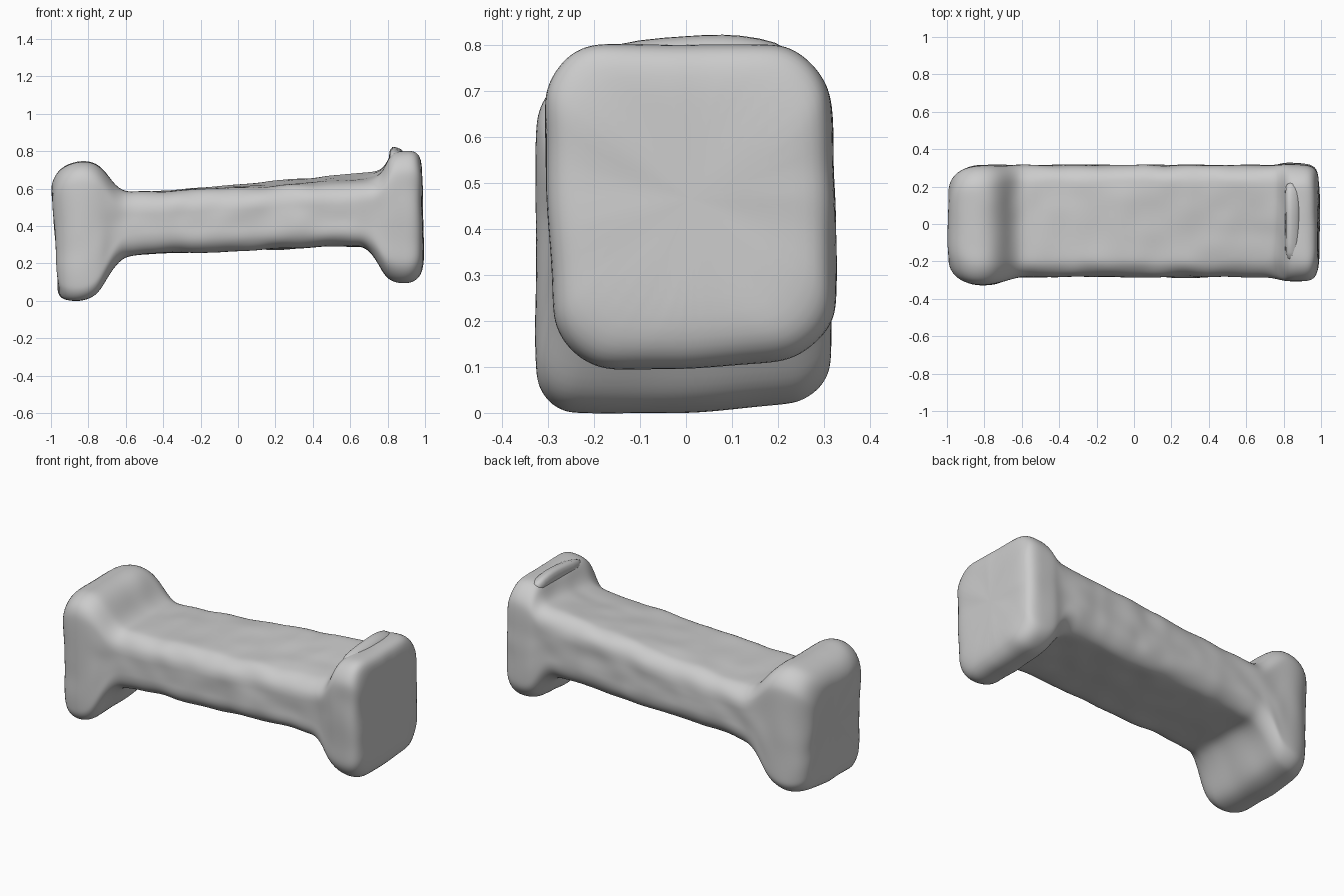
import bpy, bmesh, math
from mathutils import Vector, noise

if "Cube" in bpy.data.objects:
    bpy.data.objects.remove(bpy.data.objects["Cube"])

# Side profile stations: x bottom, z bottom, x top, z top
PROFILE = [
    (-.955, .20, -.995, .56), (-.97, .045, -1.0, .635), (-.935, .005, -.95, .71),
    (-.86, -.006, -.86, .748), (-.79, .01, -.77, .745), (-.74, .05, -.71, .69),
    (-.69, .15, -.66, .625), (-.62, .235, -.61, .582), (-.5, .252, -.5, .58),
    (0, .268, 0, .613), (.58, .294, .58, .655), (.67, .29, .72, .668),
    (.72, .25, .767, .69), (.77, .16, .797, .74), (.81, .105, .822, .79),
    (.88, .089, .88, .803), (.945, .10, .945, .803), (.992, .15, .982, .765),
    (.992, .27, .985, .65),
]


def clamp(v):
    return max(0, min(1, v))


def rounded_loop(y0, y1, z0, z1, rt, rb, arc=5, side=6):
    """Evenly sampled rounded rectangle in y, z with top and bottom radii."""
    corners = [(y1 - rt, z1 - rt, rt), (y0 + rt, z1 - rt, rt),
               (y0 + rb, z0 + rb, rb), (y1 - rb, z0 + rb, rb)]
    pts = []
    for i, (cy, cz, r) in enumerate(corners):
        for k in range(arc + 1):
            a = math.pi / 2 * (i + k / arc)
            pts.append(Vector((cy + r * math.cos(a), cz + r * math.sin(a))))
        ny, nz, nr = corners[(i + 1) % 4]
        end = Vector((ny + nr * math.cos(a), nz + nr * math.sin(a)))
        start = pts[-1]
        pts += [start.lerp(end, k / side) for k in range(1, side)]
    return pts


def section(xb, z0, xt, z1):
    """Width, corner radii and skew follow from the height and position."""
    x = (xb + xt) / 2
    left = x < 0
    flare = 1 if abs(x) > .8 else clamp((z1 - z0 - .34) / .38)
    inset = .9 * max(0, (.748 if left else .803) - z1) if abs(x) > .87 else 0
    y0 = -.283 - (.044 if left else .025) * flare + inset
    y1 = .315 + (0 if left else .012) * flare - inset
    tilt = .12 * (1 - flare) * clamp((x + .5) / 1.2)
    rt = .10 + .03 * flare - inset * .2
    rb = .10 + (-.015 if left else .025) * flare - inset * .1
    for y, z in rounded_loop(y0, y1, z0, z1, rt, rb):
        t = (z - z0) / (z1 - z0)
        # ends lean slightly: raised back bottom edge, narrower top back and low front
        dz = tilt * y * t + .09 * flare * (1 - t) * max(0, y)
        dy = 0
        if not left:
            dy = -.02 * flare * t * t if y > 0 else .03 * flare * (1 - t) ** 2
        yield xb + (xt - xb) * t, y + dy, z + dz


def loft(name, sections, levels, wobble):
    """Skin closed rings, cap the ends, add slight lumps and smooth."""
    bm = bmesh.new()
    rings = [[bm.verts.new(p) for p in s] for s in sections]
    n = len(rings[0])
    for a, b in zip(rings, rings[1:]):
        for i in range(n):
            j = (i + 1) % n
            bm.faces.new((a[i], a[j], b[j], b[i]))
    bm.faces.new(rings[0])
    bm.faces.new(rings[-1])
    bmesh.ops.recalc_face_normals(bm, faces=bm.faces)
    bm.normal_update()
    for v in bm.verts:
        v.co += v.normal * noise.noise(v.co * 9) * wobble
    for f in bm.faces:
        f.smooth = True
    me = bpy.data.meshes.new(name)
    bm.to_mesh(me)
    bm.free()
    ob = bpy.data.objects.new(name, me)
    bpy.context.collection.objects.link(ob)
    sub = ob.modifiers.new("smooth", 'SUBSURF')
    sub.levels = sub.render_levels = levels


# Bone-shaped bar with flared rounded ends; long spans get extra stations
stations = []
for a, b in zip(PROFILE, PROFILE[1:]):
    steps = max(1, round((b[0] - a[0]) / .06))
    stations += [[p + (q - p) * k / steps for p, q in zip(a, b)] for k in range(steps)]
stations.append(PROFILE[-1])
loft("bone_bar", [section(*s) for s in stations], 2, .01)

# Ragged lip along the inner top edge of the right end
ridge = [(.825 - 1.2 * (y - .07) ** 2 * (1 if y > .07 else .35), y)
         for y in (-.21, -.1, 0, .08, .16, .23)]
loft("end_lip", [[(.80, y, .72), (.81, y, z), (.84, y, z), (.90, y, z - .02), (.90, y, .72)]
                 for z, y in ridge], 1, .008)
